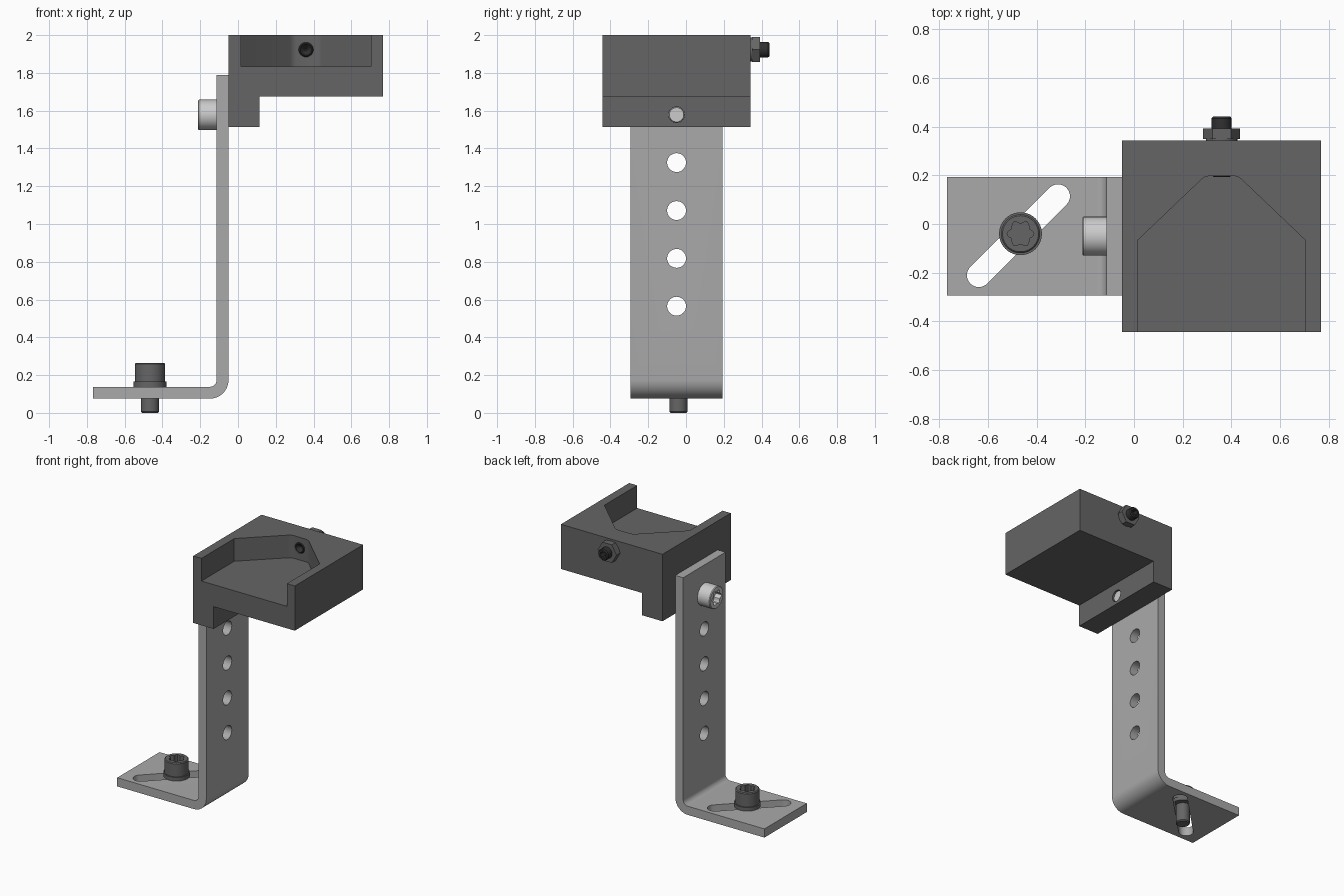
import bpy, bmesh
from math import cos, sin, pi

if "Cube" in bpy.data.objects:
    bpy.data.objects.remove(bpy.data.objects["Cube"])

AX = {'x': lambda u, v, w: (w, u, v), 'y': lambda u, v, w: (u, w, v), 'z': lambda u, v, w: (u, v, w)}


def finish(name, bm):
    bmesh.ops.recalc_face_normals(bm, faces=bm.faces)
    me = bpy.data.meshes.new(name)
    bm.to_mesh(me)
    bm.free()
    ob = bpy.data.objects.new(name, me)
    bpy.context.collection.objects.link(ob)
    return ob


def prism(name, pts, a, b, axis):
    """Extrude a 2D outline from a to b along an axis."""
    bm = bmesh.new()
    lo = [bm.verts.new(AX[axis](u, v, a)) for u, v in pts]
    hi = [bm.verts.new(AX[axis](u, v, b)) for u, v in pts]
    bm.faces.new(lo)
    bm.faces.new(hi)
    for i in range(len(pts)):
        j = (i + 1) % len(pts)
        bm.faces.new((lo[i], lo[j], hi[j], hi[i]))
    return finish(name, bm)


def lathe(name, profile, c, axis, n=40):
    """Revolve (radius, height) points around an axis through c."""
    bm = bmesh.new()
    rings = [[bm.verts.new(AX[axis](c[0] + r * cos(2 * pi * i / n), c[1] + r * sin(2 * pi * i / n), h))
              for i in range(n)] for r, h in profile]
    for p, q in zip(rings, rings[1:]):
        for i in range(n):
            j = (i + 1) % n
            bm.faces.new((p[i], p[j], q[j], q[i]))
    bm.faces.new(rings[0])
    bm.faces.new(rings[-1])
    return finish(name, bm)


def arc(cx, cy, r, a0, a1, n):
    return [(cx + r * cos(a0 + (a1 - a0) * i / n), cy + r * sin(a0 + (a1 - a0) * i / n)) for i in range(n + 1)]


def circle(c, r, n=32):
    return arc(c[0], c[1], r, 0, 2 * pi, n)[:-1]


def cut(ob, *cutters):
    bpy.context.view_layer.objects.active = ob
    for c in cutters:
        m = ob.modifiers.new('cut', 'BOOLEAN')
        m.operation, m.solver, m.object = 'DIFFERENCE', 'EXACT', c
        bpy.ops.object.modifier_apply(modifier=m.name)
        bpy.data.objects.remove(c)


def star(c, n=48):
    """Six-lobed drive outline."""
    return [(c[0] + (0.048 + 0.007 * cos(6 * t)) * cos(t), c[1] + (0.048 + 0.007 * cos(6 * t)) * sin(t))
            for t in (2 * pi * i / n for i in range(n))]


def paint(grey, *parts):
    m = bpy.data.materials.new('grey')
    m.diffuse_color = (grey, grey, grey, 1)
    m.use_nodes = True
    m.node_tree.nodes["Principled BSDF"].inputs["Base Color"].default_value = m.diffuse_color
    for p in parts:
        p.data.materials.clear()
        p.data.materials.append(m)


YC = -0.05
# L-shaped bent bracket
bracket = prism('bracket', [(-0.767, 0.075)] + arc(-0.15, 0.175, 0.1, -pi / 2, 0, 12) + [(-0.05, 1.79), (-0.113, 1.79)]
                + arc(-0.15, 0.175, 0.037, 0, -pi / 2, 12) + [(-0.767, 0.138)], -0.293, 0.194, 'y')
holes = [prism('hole', circle((YC, z), 0.05), -0.2, 0.05, 'x') for z in (0.565, 0.818, 1.071, 1.325, 1.578)]
slot = prism('slot', arc(-0.312, 0.114, 0.049, -pi / 4, 3 * pi / 4, 16)
             + arc(-0.637, -0.21, 0.049, 3 * pi / 4, 7 * pi / 4, 16), 0, 0.3, 'z')
cut(bracket, slot, *holes)

# Holder block with a pocket open to the front
block = prism('holder_block', [(-0.05, 1.513), (0.114, 1.513), (0.114, 1.675), (0.767, 1.675), (0.767, 2), (-0.05, 2)],
              -0.443, 0.342, 'y')
half = [(0.016, -0.6), (0.016, -0.066), (0.277, 0.183), (0.289, 0.192), (0.306, 0.197)]
pocket = prism('pocket', half + [(0.719 - x, y) for x, y in reversed(half)], 1.835, 2.2, 'z')
cut(block, pocket, prism('set_hole', circle((0.36, 1.923), 0.039), 0.15, 0.4, 'y'),
    prism('screw_hole', circle((YC, 1.578), 0.042), -0.1, 0.2, 'x'))

# Side screw joining block and bracket
side = lathe('side_screw', [(0.038, 0.102), (0.041, 0.098), (0.041, -0.113), (0.08, -0.113), (0.08, -0.207), (0.075, -0.212)],
             (YC, 1.578), 'x')
cut(side, prism('drive', star((YC, 1.578)), -0.3, -0.165, 'x'))

# Base screw and washer in the slot
bc = (-0.466, -0.04)
base = lathe('base_screw', [(0.042, 0), (0.048, 0.007), (0.048, 0.165), (0.08, 0.165), (0.08, 0.259), (0.074, 0.265)], bc, 'z')
cut(base, prism('drive', star(bc), 0.215, 0.4, 'z'))
washer = lathe('washer', [(0.088, 0.138), (0.088, 0.165)], bc, 'z')
cut(washer, prism('bore', circle(bc, 0.05), 0, 0.3, 'z'))

# Set screw with hex socket and cup point, plus lock nut
sc = (0.36, 1.923)
setscrew = lathe('set_screw', [(0.033, 0.193), (0.041, 0.204), (0.041, 0.434), (0.035, 0.442)], sc, 'y')
cut(setscrew, prism('socket', circle(sc, 0.024, 6), 0.39, 0.5, 'y'),
    lathe('cup', [(0.031, 0.18), (0.029, 0.194), (0.006, 0.22)], sc, 'y'))
nut = prism('lock_nut', circle(sc, 0.076, 6), 0.35, 0.393, 'y')
nut_face = lathe('nut_face', [(0.064, 0.341), (0.064, 0.352)], sc, 'y')
for part in (nut, nut_face):
    cut(part, prism('bore', circle(sc, 0.0405), 0.3, 0.5, 'y'))

# Grey tones and smooth round surfaces with crisp edges
paint(0.13, block, base, washer, nut, nut_face)
paint(0.03, setscrew)
paint(0.4, bracket)
bpy.ops.object.select_all(action='SELECT')
bpy.ops.object.shade_smooth_by_angle(angle=0.5)
